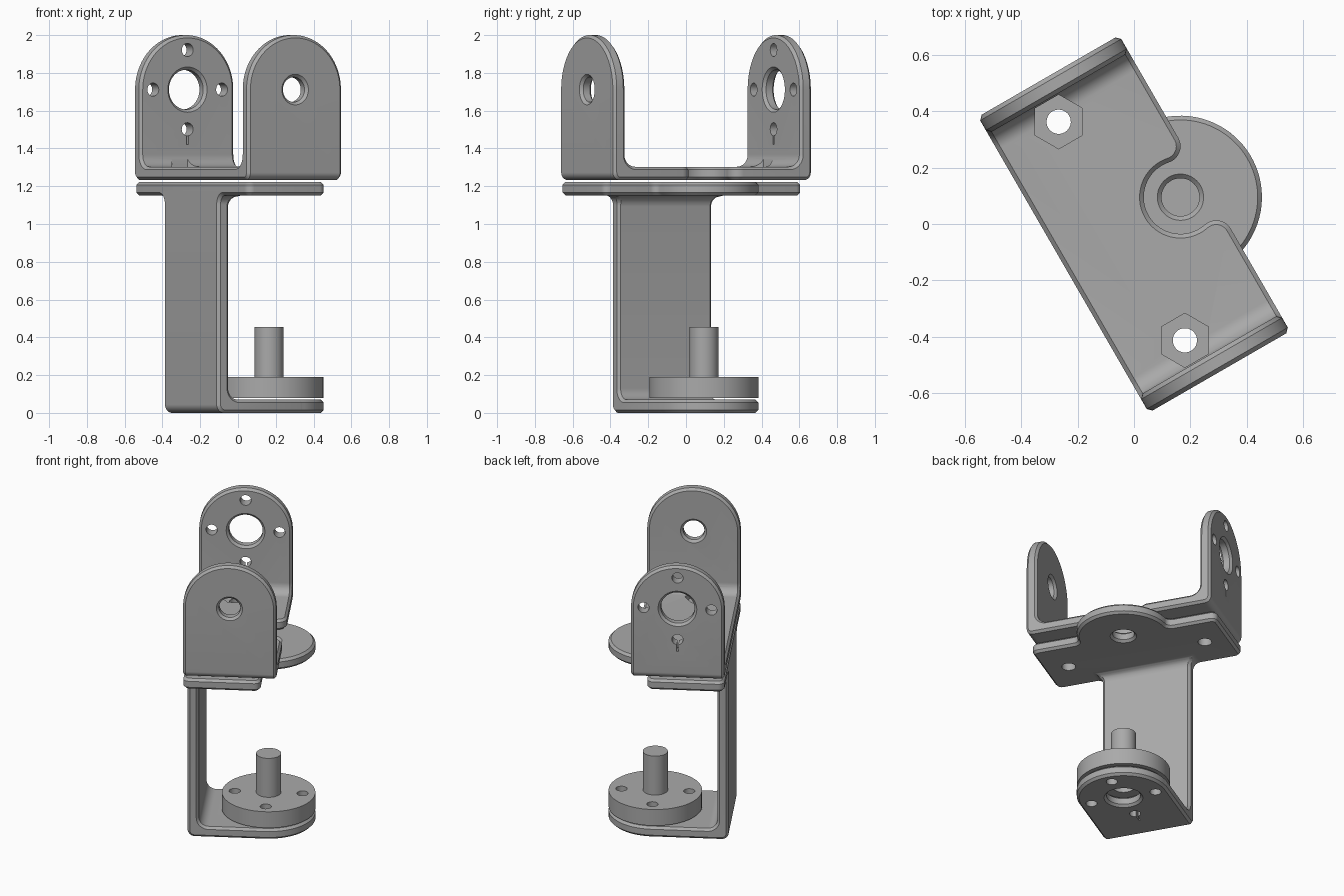
import bpy, bmesh
from math import sin, cos, pi, radians, degrees, atan2, sqrt

cube = bpy.data.objects.get("Cube")
if cube:
    bpy.data.objects.remove(cube, do_unlink=True)

gray = bpy.data.materials.new("metal gray")
gray.use_nodes = True
COLOR = (0.4, 0.4, 0.4, 1)
gray.diffuse_color = COLOR
gray.node_tree.nodes["Principled BSDF"].inputs["Base Color"].default_value = COLOR

HALF = 0.2885        # half width of the flanges
LONG = 0.605         # half length of the plates
PIVOT = 0.19         # offset of the turning axis
EAR_Z = 1.7115       # height of the ear holes
THICK = 0.07
BOLT = 0.21          # bolt circle radius


def arc(cx, cy, r, a0, a1, n=10):
    return [(cx + r * cos(radians(a0 + (a1 - a0) * i / n)),
             cy + r * sin(radians(a0 + (a1 - a0) * i / n))) for i in range(n + 1)]


def circle(cx, cy, r, n=48):
    return arc(cx, cy, r, 0, 360, n)[:-1]


def mirror_x(half):
    return half + [(-a, b) for a, b in reversed(half)]


def mirror_y(half):
    return half + [(a, -b) for a, b in reversed(half)]


PLACE = {"x": lambda a, b, h: (h, a, b),
         "y": lambda a, b, h: (a, h, b),
         "z": lambda a, b, h: (a, b, h)}


def prism(name, outlines, axis, lo, hi):
    """Extrude one or more outlines along an axis."""
    bm = bmesh.new()
    for pts in outlines:
        face = bm.faces.new([bm.verts.new(PLACE[axis](a, b, lo)) for a, b in pts])
        new = bmesh.ops.extrude_face_region(bm, geom=[face])["geom"]
        step = PLACE[axis](0, 0, hi - lo)
        bmesh.ops.translate(bm, vec=step, verts=[v for v in new if isinstance(v, bmesh.types.BMVert)])
    bmesh.ops.remove_doubles(bm, verts=bm.verts, dist=1e-5)
    bmesh.ops.recalc_face_normals(bm, faces=bm.faces)
    mesh = bpy.data.meshes.new(name)
    bm.to_mesh(mesh)
    bm.free()
    obj = bpy.data.objects.new(name, mesh)
    bpy.context.collection.objects.link(obj)
    return obj


def bake(obj):
    bpy.context.view_layer.update()
    deps = bpy.context.evaluated_depsgraph_get()
    mesh = bpy.data.meshes.new_from_object(obj.evaluated_get(deps))
    obj.modifiers.clear()
    obj.data = mesh


def cut(obj, cutter, operation="DIFFERENCE"):
    mod = obj.modifiers.new("cut", "BOOLEAN")
    mod.operation, mod.solver, mod.object = operation, "EXACT", cutter
    bake(obj)
    bpy.data.objects.remove(cutter, do_unlink=True)


def chamfer(obj, width=0.015):
    bm = bmesh.new()
    bm.from_mesh(obj.data)
    bmesh.ops.remove_doubles(bm, verts=bm.verts, dist=1e-4)
    bmesh.ops.dissolve_limit(bm, angle_limit=radians(0.5), verts=bm.verts, edges=bm.edges)
    bm.to_mesh(obj.data)
    bm.free()
    mod = obj.modifiers.new("chamfer", "BEVEL")
    mod.width, mod.segments = width, 1
    mod.limit_method, mod.angle_limit = "ANGLE", radians(40)
    mod.use_clamp_overlap = False
    bake(obj)


def finish(obj):
    obj.data.materials.clear()
    obj.data.materials.append(gray)
    obj.rotation_euler.z = radians(30)
    bpy.ops.object.select_all(action="DESELECT")
    obj.select_set(True)
    bpy.context.view_layer.objects.active = obj
    bpy.ops.object.shade_smooth_by_angle(angle=radians(30))


def bolt_holes(cx, cy):
    return [circle(cx + BOLT * cos(i * pi / 2), cy + BOLT * sin(i * pi / 2), 0.035, 24)
            for i in range(4)]


def slot(a0, a1, b0, b1):
    return [(a0, b0), (a1, b0), (a1, b1), (a0, b1)]


# Upper bracket: bent U strip with two round-topped ears
BASE = 1.233
inner = LONG - THICK
strip = mirror_x(arc(inner - 0.065, BASE + THICK + 0.065, 0.065, 270, 360)
                 + [(inner, 2.1), (LONG, 2.1)]
                 + arc(LONG - 0.04, BASE + 0.04, 0.04, 0, -90))
upper = prism("upper_bracket", [strip], "x", -0.4, 0.4)
ear = mirror_x([(HALF, 1.0)] + arc(0, EAR_Z, HALF, 0, 90, 24)[:-1])
ear.insert(len(ear) // 2, (0, EAR_Z + HALF))
cut(upper, prism("ear_outline", [ear], "y", -1, 1), "INTERSECT")

# Notch around the turning axis, flared where it meets the edge
fillet, notch_r = 0.06, 0.13
fu = HALF - fillet
fv = sqrt((notch_r + fillet) ** 2 - (fu - PIVOT) ** 2)
turn = degrees(atan2(fv, fu - PIVOT))
notch = (arc(PIVOT, 0, notch_r, 180, turn, 16) + arc(fu, fv, fillet, turn + 180, 360)[1:]
         + [(0.4, fv)])
notch = notch + [(a, -b) for a, b in reversed(notch[1:])]
cut(upper, prism("notch", [notch], "z", 1.1, 1.5))

# Ear holes: large one at the back, small one at the front
cut(upper, prism("back_hole", [circle(0, EAR_Z, 0.105)], "y", 0.4, 0.8))
cut(upper, prism("front_hole", [circle(0, EAR_Z, 0.066)], "y", -0.8, -0.4))
chamfer(upper)
cut(upper, prism("ear_bolts", bolt_holes(0, EAR_Z), "y", 0.4, 0.8))
cut(upper, prism("ear_slot", [slot(-0.005, 0.005, 1.42, 1.48)], "y", 0.4, 0.8))

# Nut pockets and screw holes in the base
SCREWS = [(-0.05, 0.447), (-0.05, -0.447)]
cut(upper, prism("nuts", [circle(u, v, 0.096, 6) for u, v in SCREWS], "z", 1.27, 1.45))
cut(upper, prism("screws", [circle(u, v, 0.043, 32) for u, v in SCREWS], "z", 1.1, 1.5))
finish(upper)

# Lower bracket: bent C strip, wide at the top and narrow below
TOP = 1.222
under = TOP - THICK
wall = -HALF + THICK
strip = ([(0.6, under)] + arc(wall + 0.06, under - 0.06, 0.06, 90, 180)
         + arc(wall + 0.06, THICK + 0.06, 0.06, 180, 270) + [(0.6, THICK), (0.6, 0)]
         + arc(-HALF + 0.045, 0.045, 0.045, 270, 180) + [(-HALF, TOP), (0.6, TOP)])
lower = prism("lower_bracket", [strip], "y", -0.7, 0.7)

# Plan outline: two wings and a round lobe over the turning axis
blend, corner = 0.04, 0.04
bv = sqrt((HALF + blend) ** 2 - blend ** 2)
turn = degrees(atan2(bv, blend))
plan = (arc(PIVOT, 0, HALF, 0, turn, 24)[1:] + arc(PIVOT + blend, bv, blend, turn + 180, 180)[1:]
        + arc(PIVOT - corner, LONG - corner, corner, 0, 90)
        + arc(-HALF + corner, LONG - corner, corner, 90, 180))
plan = [(PIVOT + HALF, 0)] + mirror_y(plan)
cut(lower, prism("plan_outline", [plan], "z", -0.5, 1.5), "INTERSECT")
side = mirror_x([(HALF, -0.1)] + arc(HALF + 0.05, under - 0.05, 0.05, 180, 90)
                + [(0.7, under), (0.7, 1.4)])
cut(lower, prism("side_outline", [side], "x", -1, 1), "INTERSECT")
cut(lower, prism("pivot_hole", [circle(PIVOT, 0, 0.067)], "z", 1.0, 1.4))
cut(lower, prism("horn_hole", [circle(PIVOT, 0, 0.105)], "z", -0.1, 0.1))
chamfer(lower)
cut(lower, prism("plate_bolts", bolt_holes(PIVOT, 0), "z", -0.1, 0.1))
cut(lower, prism("plate_slot", [slot(PIVOT - 0.29, PIVOT - 0.23, -0.005, 0.005)], "z", -0.1, 0.1))
cut(lower, prism("wing_screws", [circle(u, v, 0.043, 32) for u, v in SCREWS], "z", 1.0, 1.4))
finish(lower)

# Turning disc with bolt holes, a recess below and its shaft
disc = prism("horn_disc", [circle(PIVOT, 0, HALF, 64)], "z", 0.08, 0.19)
cut(disc, prism("disc_bolts", bolt_holes(PIVOT, 0), "z", 0, 0.3))
cut(disc, prism("recess", [circle(PIVOT, 0, 0.07)], "z", 0, 0.14))
finish(disc)
finish(prism("shaft", [circle(PIVOT, 0, 0.077)], "z", 0.185, 0.455))
